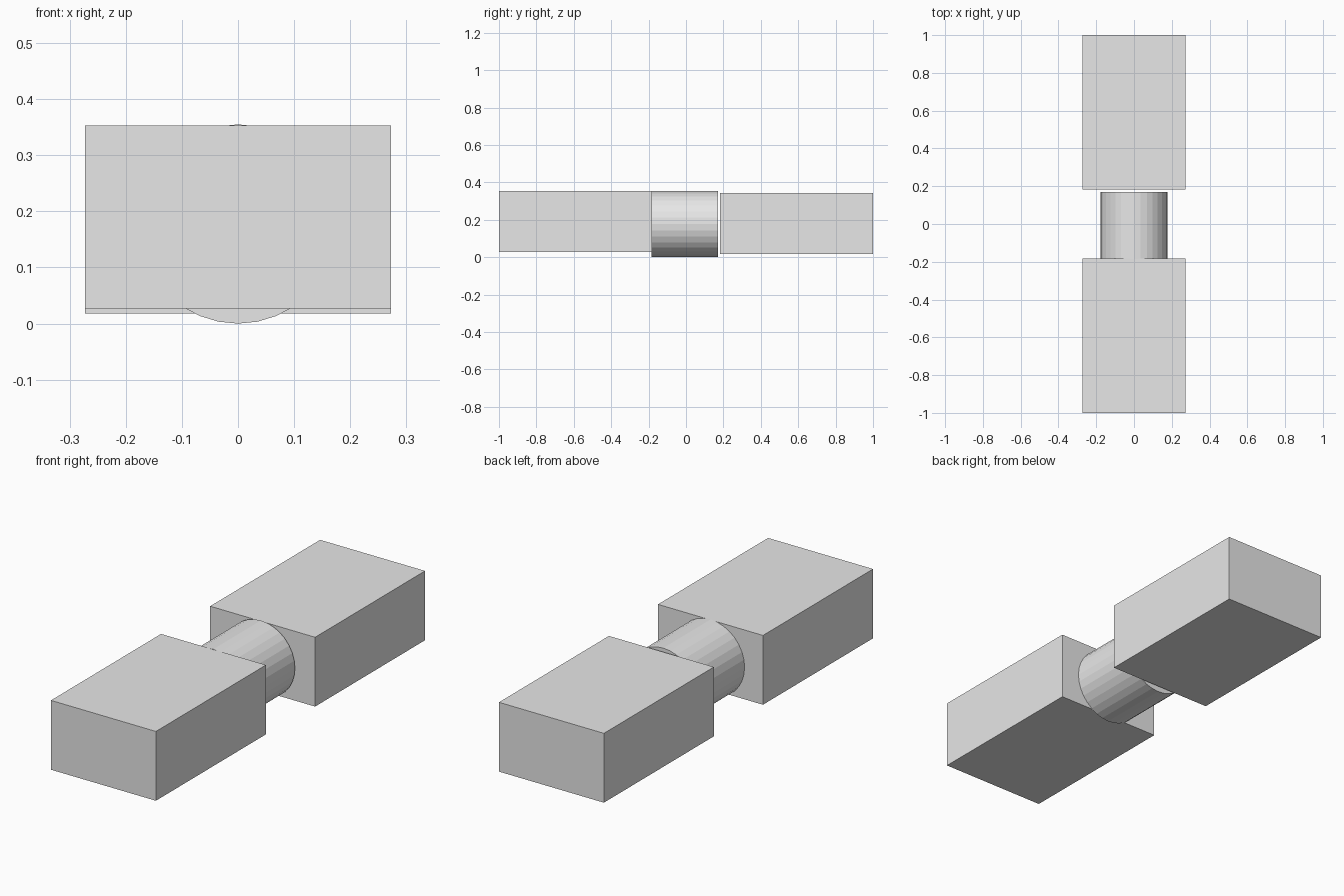
import bpy
import math

if "Cube" in bpy.data.objects:
    bpy.data.objects.remove(bpy.data.objects["Cube"], do_unlink=True)

# Single plain grey material
grey = bpy.data.materials.new("light_grey")
grey.use_nodes = True
colour = (0.8, 0.8, 0.8, 1.0)
grey.diffuse_color = colour
grey.node_tree.nodes["Principled BSDF"].inputs["Base Color"].default_value = colour


def finish(name):
    obj = bpy.context.object
    obj.name = obj.data.name = name
    bpy.ops.object.transform_apply(location=False, rotation=True, scale=True)
    obj.data.materials.append(grey)
    return obj


def block(name, y0, y1, z0, z1, width=0.546):
    bpy.ops.mesh.primitive_cube_add(size=1, location=(0, (y0 + y1) / 2, (z0 + z1) / 2))
    bpy.context.object.scale = (width, y1 - y0, z1 - z0)
    return finish(name)


# Two end blocks, the back one slightly lower and just clear of the shaft
block("front_block", -1.0, -0.182, 0.027, 0.353)
block("back_block", 0.183, 1.0, 0.018, 0.344)

# Faceted shaft between the blocks
radius, y0, y1 = 0.1775, -0.184, 0.170
bpy.ops.mesh.primitive_cylinder_add(vertices=32, radius=radius, depth=y1 - y0,
                                    location=(0, (y0 + y1) / 2, radius),
                                    rotation=(math.pi / 2, 0, 0))
finish("connecting_shaft")
